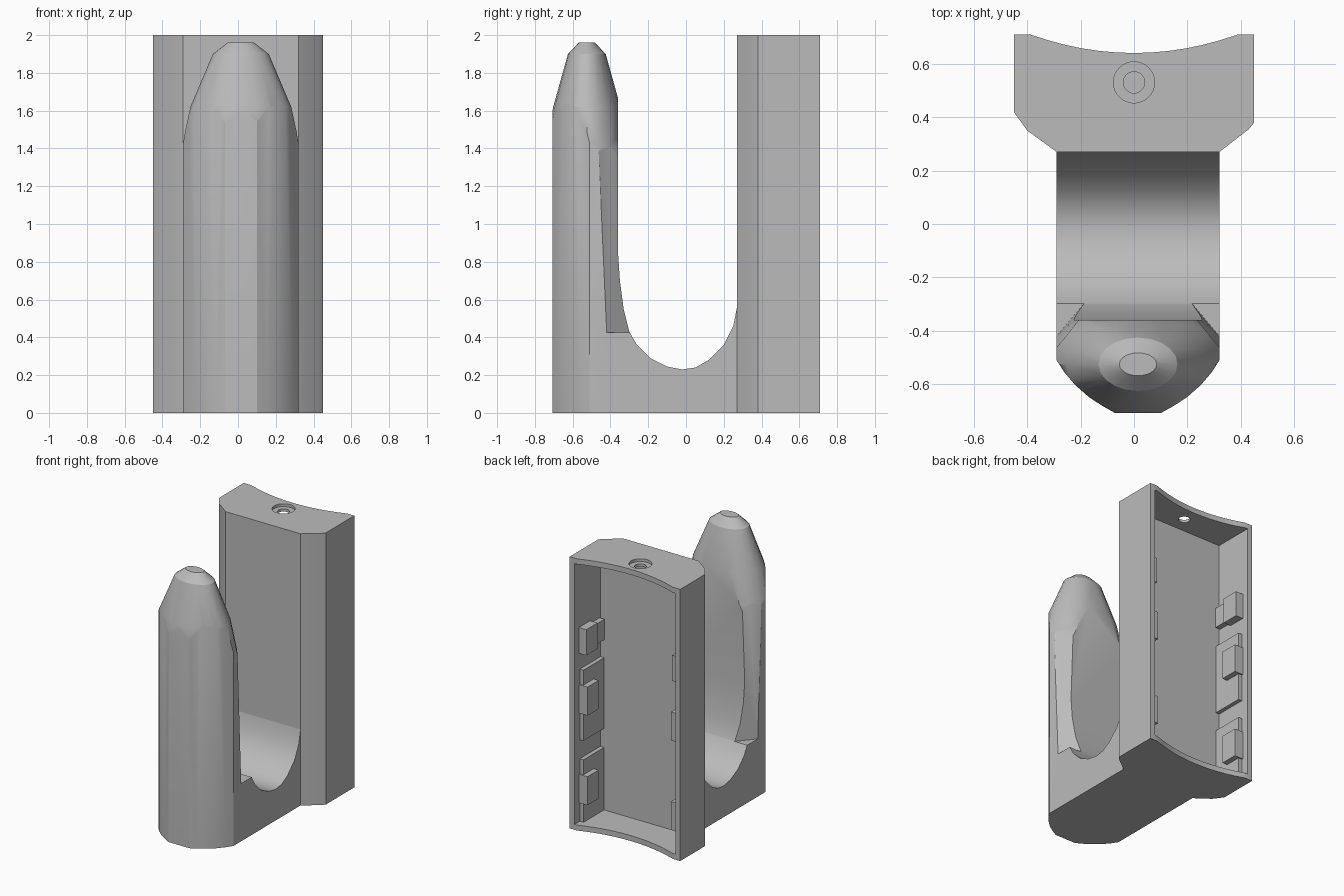
import bpy, bmesh, math
from mathutils import Vector

cube = bpy.data.objects.get("Cube")
if cube:
    bpy.data.objects.remove(cube, do_unlink=True)

grey = bpy.data.materials.new("plain_grey")
grey.use_nodes = True
grey.diffuse_color = (0.5, 0.5, 0.5, 1)
grey.node_tree.nodes["Principled BSDF"].inputs["Base Color"].default_value = (0.5, 0.5, 0.5, 1)
CX = 0.015  # centre line of the hook


def loft(name, rings):
    """Closed solid through rings that share one point count."""
    bm = bmesh.new()
    rows = [[bm.verts.new(p) for p in ring] for ring in rings]
    n = len(rows[0])
    for a, b in zip(rows, rows[1:]):
        for i in range(n):
            j = (i + 1) % n
            bm.faces.new((a[i], a[j], b[j], b[i]))
    bm.faces.new(rows[0][::-1])
    bm.faces.new(rows[-1])
    bmesh.ops.recalc_face_normals(bm, faces=bm.faces)
    mesh = bpy.data.meshes.new(name)
    bm.to_mesh(mesh)
    bm.free()
    mesh.materials.append(grey)
    obj = bpy.data.objects.new(name, mesh)
    bpy.context.collection.objects.link(obj)
    return obj


def prism(name, outline, z0, z1):
    return loft(name, [[(x, y, z) for x, y in outline] for z in (z0, z1)])


def box(name, x0, x1, y0, y1, z0, z1):
    return prism(name, [(x0, y0), (x1, y0), (x1, y1), (x0, y1)], z0, z1)


def ellipse(cx, cy, rx, ry, n):
    return [(cx + rx * math.cos(math.tau * i / n), cy + ry * math.sin(math.tau * i / n))
            for i in range(n)]


def boolean(obj, tool, operation):
    tool.hide_render = True
    mod = obj.modifiers.new("cut", 'BOOLEAN')
    mod.operation, mod.solver, mod.object = operation, 'EXACT', tool
    graph = bpy.context.evaluated_depsgraph_get()
    mesh = bpy.data.meshes.new_from_object(obj.evaluated_get(graph))
    obj.modifiers.clear()
    obj.data = mesh
    bpy.data.objects.remove(tool, do_unlink=True)


def smooth(obj, degrees):
    bpy.ops.object.select_all(action='DESELECT')
    obj.select_set(True)
    bpy.context.view_layer.objects.active = obj
    bpy.ops.object.shade_smooth_by_angle(angle=math.radians(degrees))


# Back housing: concave rear, chamfered front corners
arc = [(-0.39 + 0.78 * i / 12, 0.64 + 0.07 * (i / 6 - 1) ** 2) for i in range(13)]
plan = [(-0.45, 0.71)] + arc + [(0.45, 0.71), (0.45, 0.38), (0.43, 0.355), (0.32, 0.27),
                                (-0.29, 0.27), (-0.40, 0.35), (-0.45, 0.42)]
housing = prism("back_housing", plan, 0, 2)
boolean(housing, box("pocket_cutter", -0.41, 0.41, 0.41, 1, 0.04, 1.96), 'DIFFERENCE')

# Stepped screw hole in the top wall
for radius, bottom in ((0.077, 1.98), (0.04, 1.9)):
    boolean(housing, prism("hole_cutter", ellipse(0, 0.53, radius, radius, 32), bottom, 2.1),
            'DIFFERENCE')
smooth(housing, 20)

# Plates and raised blocks on both inner side walls: depth, y range, z range
pads = {
    "lower_plate": (0.03, 0.41, 0.65, 0.04, 0.50),
    "middle_plate": (0.03, 0.41, 0.65, 0.64, 1.16),
    "lower_block": (0.07, 0.53, 0.66, 0.18, 0.39),
    "middle_block": (0.07, 0.53, 0.66, 0.84, 1.05),
    "upper_block": (0.06, 0.53, 0.66, 1.28, 1.47),
    "upper_small_block": (0.04, 0.42, 0.51, 1.30, 1.45),
}
for name, (depth, y0, y1, z0, z1) in pads.items():
    for side, s in (("left", 1), ("right", -1)):
        xs = sorted((s * 0.415, s * (0.41 - depth)))
        box(f"{side}_{name}", *xs, y0, y1, z0, z1)

# Hook: side profile with a U trough, swept across x
trough = [(0.30, 0.56), (0.27, 0.56), (0.25, 0.46), (0.20, 0.36), (0.12, 0.28), (0.05, 0.24),
          (-0.02, 0.23), (-0.10, 0.245), (-0.19, 0.29), (-0.26, 0.36), (-0.30, 0.43),
          (-0.33, 0.55), (-0.35, 0.70), (-0.36, 0.85)]
side = [(-0.8, 0), (0.30, 0)] + trough + [(-0.36, 1.96), (-0.8, 1.96)]
hook = loft("hook", [[(x, y, z) for y, z in side] for x in (-0.5, 0.5)])

# Trim to the rounded-front footprint
half = [(0.305, 0.35), (0.305, -0.51), (0.275, -0.556), (0.235, -0.603), (0.185, -0.647),
        (0.135, -0.68), (0.085, -0.708)]
foot = [(CX + x, y) for x, y in half] + [(CX - x, y) for x, y in reversed(half)]
boolean(hook, prism("footprint", foot, -0.1, 2.1), 'INTERSECT')

# Slanted notches along the rear corners of the upright
low = [(0.385, -0.515), (0.145, -0.23), (0.6, -0.23)]
high = [(0.386, -0.59), (0.095, -0.23), (0.6, -0.23)]
for s in (1, -1):
    notch = loft("notch_cutter", [[(CX + s * x, y, z) for x, y in tri]
                                  for tri, z in ((low, 0.425), (high, 2.0))])
    boolean(hook, notch, 'DIFFERENCE')

# Tapered tip: rings of height, half width, half depth
tip = [(-0.1, 2, 2), (1.1, 2, 2), (1.15, 0.38, 0.30), (1.41, 0.312, 0.215),
       (1.62, 0.267, 0.178), (1.90, 0.148, 0.10), (1.96, 0.07, 0.043)]
envelope = loft("tip_envelope", [[(x, y, z) for x, y in ellipse(CX, -0.525, rx, ry, 20)]
                                 for z, rx, ry in tip])
boolean(hook, envelope, 'INTERSECT')
smooth(hook, 25)
